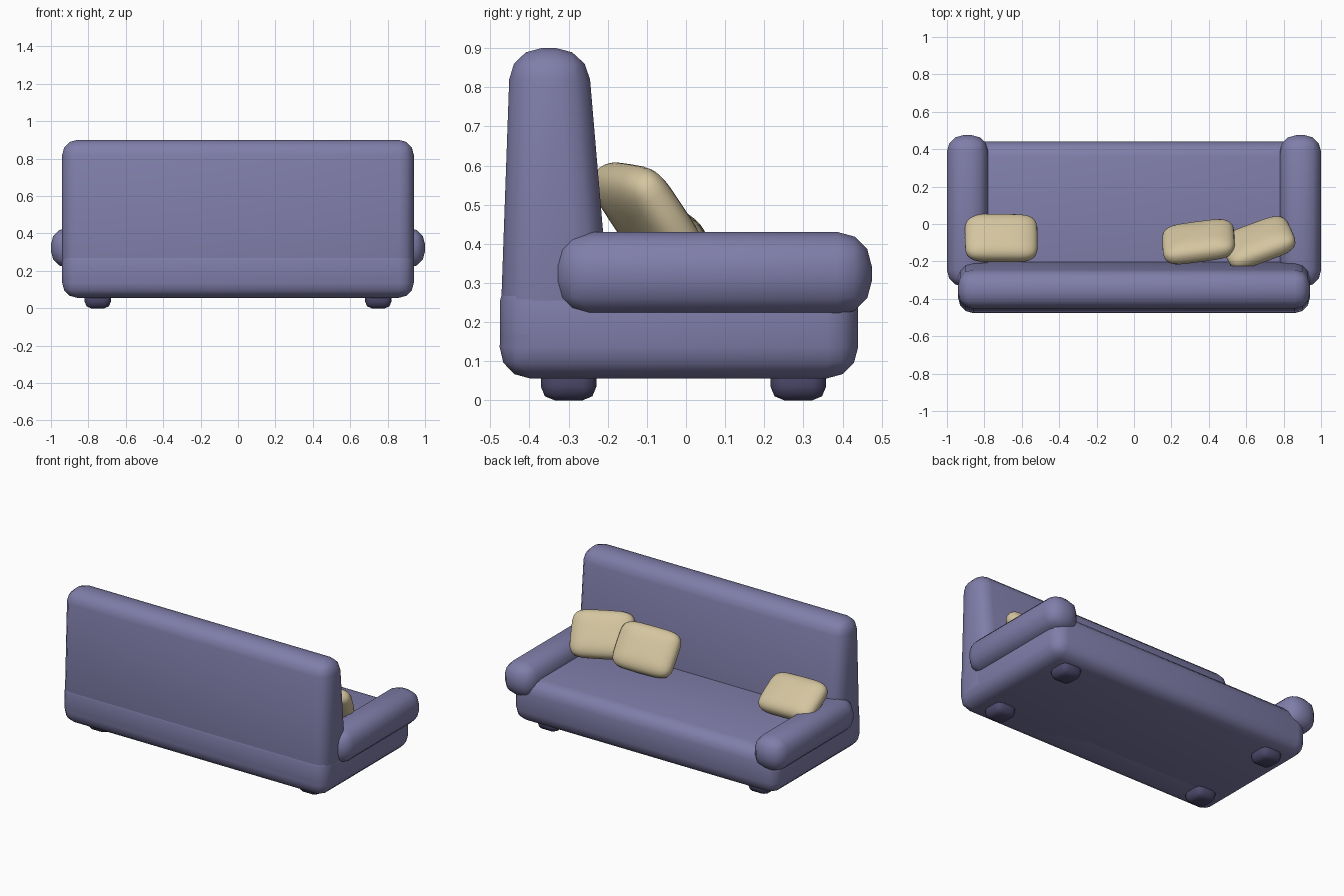
import bpy, bmesh, math
from mathutils import Matrix, Euler

if "Cube" in bpy.data.objects:
    bpy.data.objects.remove(bpy.data.objects["Cube"])


def material(name, rgb):
    m = bpy.data.materials.new(name)
    m.diffuse_color = (*rgb, 1)
    m.use_nodes = True
    m.node_tree.nodes["Principled BSDF"].inputs["Base Color"].default_value = m.diffuse_color
    return m


FABRIC = material("violet fabric", (0.215, 0.208, 0.40))
FOOT = material("dark feet", (0.075, 0.068, 0.15))
CUSHION = material("tan cushion", (0.66, 0.56, 0.35))


def finish(name, bm, mat, angle=50):
    bmesh.ops.recalc_face_normals(bm, faces=bm.faces)
    me = bpy.data.meshes.new(name)
    bm.to_mesh(me)
    bm.free()
    me.materials.append(mat)
    ob = bpy.data.objects.new(name, me)
    bpy.context.collection.objects.link(ob)
    bpy.ops.object.select_all(action='DESELECT')
    ob.select_set(True)
    bpy.context.view_layer.objects.active = ob
    bpy.ops.object.shade_smooth_by_angle(angle=math.radians(angle))
    return ob


def rounded_prism(name, profile, x0, x1, radius, mat, segments=3):
    """Extrude a (y, z) profile along x and round every edge."""
    bm = bmesh.new()
    face = bm.faces.new([bm.verts.new((x0, y, z)) for y, z in profile])
    ext = bmesh.ops.extrude_face_region(bm, geom=[face])
    for v in ext["geom"]:
        if isinstance(v, bmesh.types.BMVert):
            v.co.x = x1
    bmesh.ops.recalc_face_normals(bm, faces=bm.faces)
    bmesh.ops.bevel(bm, geom=bm.edges[:], offset=radius, segments=segments,
                    profile=0.5, affect='EDGES', clamp_overlap=True)
    return finish(name, bm, mat)


def box(y0, y1, z0, z1):
    return [(y0, z0), (y1, z0), (y1, z1), (y0, z1)]


# Seat base and tapering backrest
rounded_prism("seat", box(-0.475, 0.44, 0.056, 0.335), -0.94, 0.94, 0.08, FABRIC)
rounded_prism("backrest",
              [(-0.479, 0.056), (-0.18, 0.056), (-0.252, 0.90), (-0.449, 0.90)],
              -0.94, 0.94, 0.08, FABRIC)

# Arms and feet on both sides
for side, label in ((-1, "left"), (1, "right")):
    a, b = sorted((0.78 * side, 1.0 * side))
    rounded_prism(label + "_arm", box(-0.335, 0.475, 0.217, 0.43), a, b, 0.088, FABRIC)
    a, b = sorted((0.68 * side, 0.82 * side))
    for y, end in ((-0.30, "rear"), (0.287, "front")):
        rounded_prism(f"{label}_{end}_foot", box(y - 0.071, y + 0.071, 0, 0.11),
                      a, b, 0.035, FOOT, 2)


def power(v, e):
    return math.copysign(abs(v) ** e, v)


def pillow(name, loc, size, tilt, yaw, roll=0):
    """Soft squarish cushion: a sphere pushed into a super-ellipsoid."""
    bm = bmesh.new()
    bmesh.ops.create_uvsphere(bm, u_segments=32, v_segments=16, radius=1)
    for v in bm.verts:
        r = math.hypot(v.co.x, v.co.y)
        ang = math.atan2(v.co.y, v.co.x)
        ring = r ** 0.6
        v.co = (ring * power(math.cos(ang), 0.42) * size[0] / 2,
                ring * power(math.sin(ang), 0.42) * size[1] / 2,
                power(v.co.z, 0.85) * size[2] / 2)
    rot = (Matrix.Rotation(math.radians(yaw), 4, 'Z')
           @ Matrix.Rotation(math.radians(-tilt), 4, 'X')
           @ Matrix.Rotation(math.radians(roll), 4, 'Z'))
    bm.transform(Matrix.Translation(loc) @ rot)
    finish(name, bm, CUSHION, 80)


# Loose cushions leaning on the backrest
pillow("corner_cushion", (0.665, -0.10, 0.475), (0.38, 0.29, 0.13), 54, 18, 4)
pillow("middle_cushion", (0.345, -0.095, 0.465), (0.39, 0.29, 0.13), 54, 10, -4)
pillow("far_cushion", (-0.71, -0.075, 0.450), (0.39, 0.28, 0.13), 32, -3, 3)
